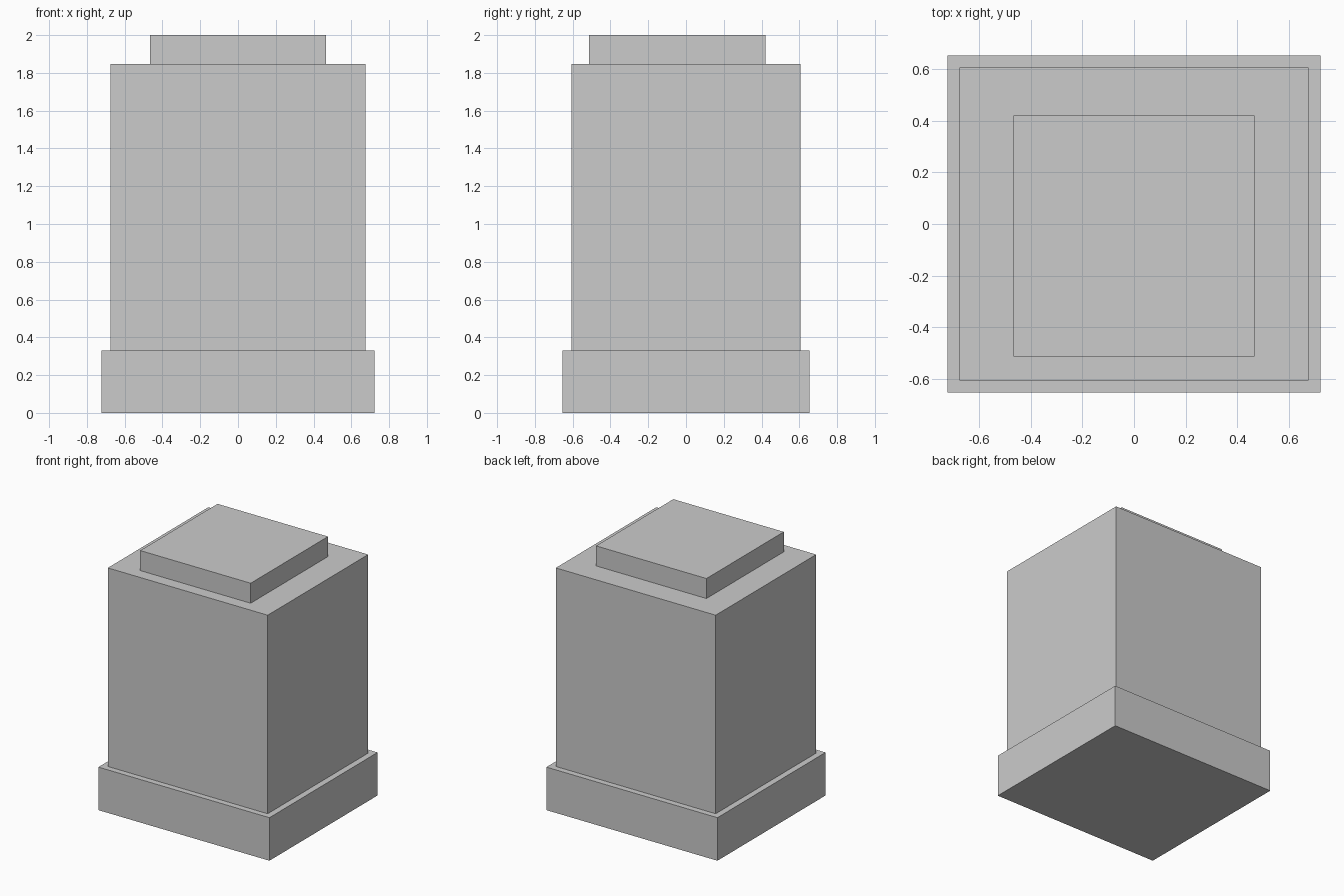
import bpy

if "Cube" in bpy.data.objects:
    bpy.data.objects.remove(bpy.data.objects["Cube"])


def box(name, x, y, z):
    """Add a box spanning the given (min, max) range on each axis."""
    spans = (x, y, z)
    bpy.ops.mesh.primitive_cube_add(size=1, location=[(a + b) / 2 for a, b in spans])
    obj = bpy.context.object
    obj.name = name
    obj.scale = [b - a for a, b in spans]
    bpy.ops.object.transform_apply(location=False, rotation=False, scale=True)
    return obj


# Wide plinth at the bottom
box("base_plinth", (-0.723, 0.723), (-0.653, 0.653), (0, 0.329))

# Tall main block
box("main_body", (-0.676, 0.676), (-0.607, 0.607), (0.329, 1.847))

# Square slab on top, set slightly towards the front
box("top_slab", (-0.467, 0.467), (-0.514, 0.42), (1.847, 2.0))
